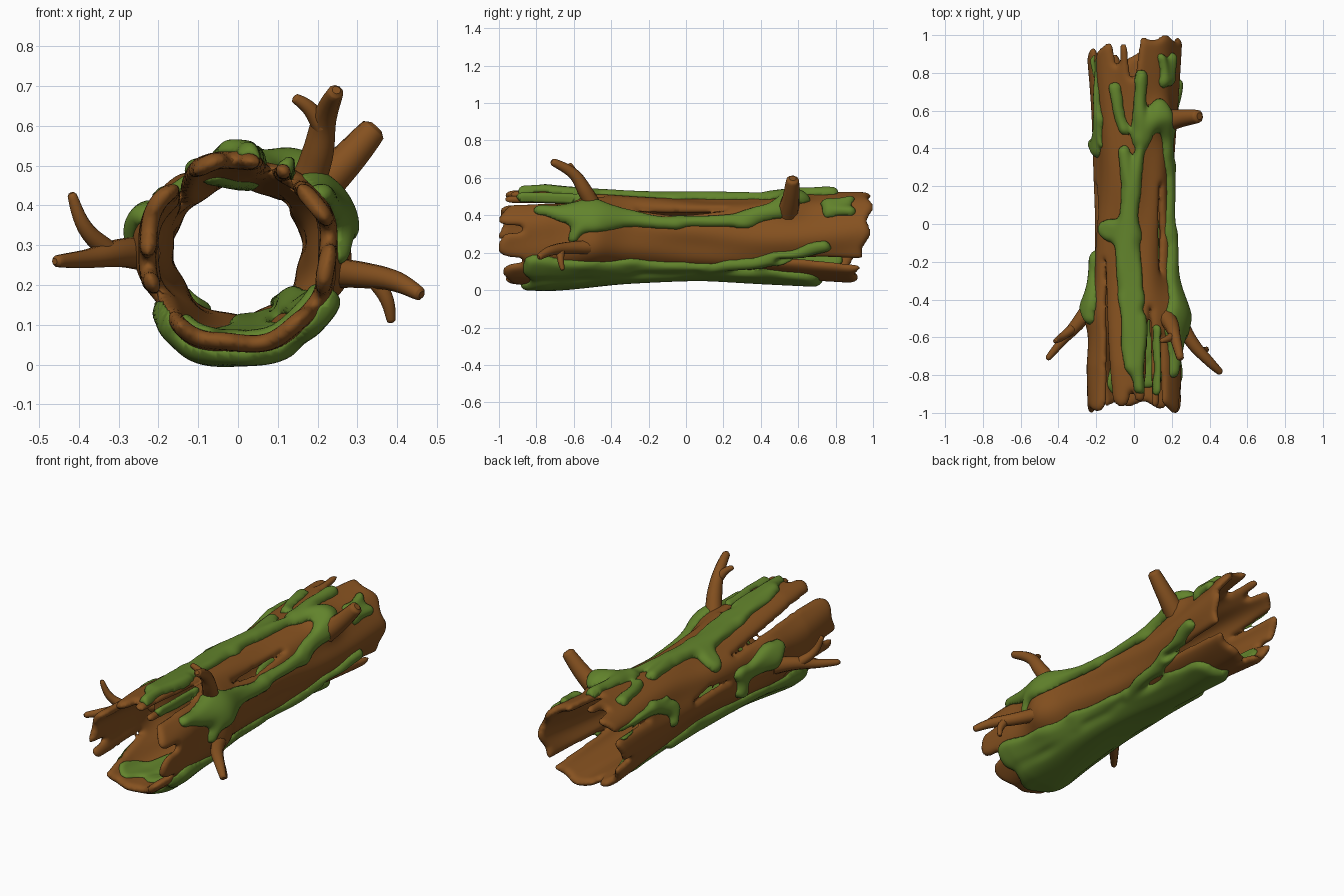
import bpy, bmesh, math
from math import sin, cos, radians, sqrt, exp

if "Cube" in bpy.data.objects:
    bpy.data.objects.remove(bpy.data.objects["Cube"])

def material(name, rgb):
    m = bpy.data.materials.new(name)
    m.diffuse_color = (*rgb, 1)
    m.use_nodes = True
    m.node_tree.nodes["Principled BSDF"].inputs["Base Color"].default_value = m.diffuse_color
    return m

BARK = material("bark brown", (0.235, 0.082, 0.014))
MOSS = material("moss green", (0.122, 0.228, 0.025))
U = 0.23 * math.pi / 180      # unrolled metres per degree
THICK = 0.044
CZ = 0.285

# Strokes are (angle, y, radius) points on the unrolled log; 0 = +x, 90 = up
NOTCHES = [
    [(124, -1.1, .035), (128, -.75, .016), (140, -.2, .004)], [(72, -1.1, .025), (68, -.45, .004)],
    [(50, -1.1, .018), (53, -.6, .004)], [(97, -1.1, .03), (92, -.9, .01)],
    [(10, -1.1, .035), (10, -.89, .015)], [(-35, -1.1, .05), (-33, -.89, .015)],
    [(222, -1.1, .06), (214, -.8, .025), (206, -.6, .006)], [(190, -1.1, .03), (188, -.9, .012)],
    [(46, -.25, .005), (42, -.05, .018), (46, .2, .005)],
    [(118, 1.1, .04), (114, .86, .015)], [(90, 1.1, .05), (92, .79, .015)],
    [(-37, 1.1, .03), (-34, .5, .006)], [(150, 1.1, .025), (156, .62, .006)],
    [(200, 1.1, .06), (195, .82, .015)], [(250, 1.1, .05), (255, .85, .015)],
    [(172, -.1, .004), (168, .05, .012), (172, .2, .004)],
]
OUTER_MOSS = [
    [(92, -.75, .045), (93, -.4, .068), (102, -.05, .08), (94, .15, .05), (106, .38, .035)],
    [(102, -.05, .07), (138, -.03, .055)], [(93, .1, .03), (80, .45, .035), (83, .78, .038)],
    [(153, .86, .036), (143, .42, .022)], [(118, .72, .035), (105, .5, .035)],
    [(82, .45, .035), (58, .6, .055)],
    [(35, -.78, .03), (28, -.5, .08), (22, -.05, .035), (25, .3, .045), (42, .5, .055), (58, .6, .045)],
    [(28, -.5, .045), (2, -.6, .037)],
    [(54, .88, .027), (48, .76, .03), (36, .76, .03), (32, .88, .03)],
    [(270, -.74, .145), (270, 0, .14), (270, .6, .13)],
    [(305, .1, .04), (328, .5, .04), (346, .74, .037)],
    [(320, -.8, .075), (312, -.3, .05), (312, .1, .03)], [(225, -.78, .06), (228, .35, .05)],
    [(158, -.5, .035), (165, -.42, .06), (172, -.2, .05), (195, -.2, .045)],
    [(145, .55, .04), (160, .4, .04), (176, .42, .04)],
    [(58, -.88, .03), (60, -.55, .028)], [(83, -.88, .03), (82, -.5, .028)],
]
INNER_MOSS = [
    [(245, -.84, .07), (275, -.65, .09), (285, -.2, .06)],
    [(290, -.82, .06), (322, -.75, .055), (312, 0, .05)],
    [(215, .78, .06), (228, .4, .07)], [(110, -.5, .04), (80, -.2, .04)],
]
# Swellings around the branch bases: angle, y, height, spread
BUMPS = [(52, .56, .05, .085), (-12, -.5, .035, .1), (176, -.46, .04, .1), (22, -.47, .045, .14),
         (275, -.72, .012, .25)]

def wrap(a):
    return (a + 180) % 360 - 180

def strokes(paths, a, y, k):
    """Smoothly merged stroke field, positive inside."""
    best = -1.0
    for path in paths:
        for (a0, y0, r0), (a1, y1, r1) in zip(path, path[1:]):
            if y < min(y0, y1) - .25 or y > max(y0, y1) + .25:
                continue
            px, py = wrap(a - a0) * U, y - y0
            dx, dy = wrap(a1 - a0) * U, y1 - y0
            t = max(0, min(1, (px * dx + py * dy) / (dx * dx + dy * dy)))
            d = r0 + (r1 - r0) * t - sqrt((px - dx * t) ** 2 + (py - dy * t) ** 2)
            h = max(k - abs(d - best), 0) / k
            best = max(d, best) + h * h * k / 4
    return best

def smin(p, q, k=.035):
    h = max(k - abs(p - q), 0) / k
    return min(p, q) - h * h * k / 4

def wood(a, y):
    """Distance from the ragged edge of the bark, positive on wood."""
    t = radians(a)
    lump = .013 * sin(9 * t + 1)
    front = -.975 - .022 * cos(2 * t) + lump
    back = .94 + .05 * cos(t - .9) + lump
    return smin(min(y - front, back - y), -strokes(NOTCHES, a, y, .015))

def rim(d, w):
    u = 1 - max(0, min(1, d / w))
    return sqrt(1 - u * u)

def bark_radius(a, y, side):
    t = radians(a)
    r = .204 + .047 * min(1, abs(y - .1) / .85) ** 1.5
    r += .004 * sin(8 * t + 2 * sin(3 * y)) + .003 * sin(5 * t - 7 * y)
    for b, yb, h, s in BUMPS:
        r += h * exp(-((wrap(a - b) * U) ** 2 + (y - yb) ** 2) / (s * s))
    return r - THICK / 2 + side * THICK / 2 * rim(wood(a, y), .035)

def moss_field(paths):
    def f(a, y):
        d = strokes(paths, a, y, .04)
        if d > -.1:
            d += .006 * sin(a * .21 + 14 * y) + .004 * sin(23 * y - a * .13)
        return smin(d, wood(a, y) + .006, .02)
    return f

def shell(name, field, top, bottom, mat, na=160, ny=176):
    """Closed sheet wrapped round the log wherever the field is positive."""
    pts, inside = {}, {}
    for i in range(na):
        for j in range(ny + 1):
            a, y = i * 360 / na, -1.02 + 2.04 * j / ny
            d = field(a, y)
            inside[i, j] = d > 0
            if -.04 < d <= 0:       # slide rim points onto the outline
                for step in range(2):
                    e = .002
                    ga = (field(a + e / U, y) - field(a - e / U, y)) / (2 * e)
                    gy = (field(a, y + e) - field(a, y - e)) / (2 * e)
                    g = max(ga * ga + gy * gy, .4)
                    a, y = a - d * ga / g / U, y - d * gy / g
                    d = field(a, y)
                d = 0
            pts[i, j] = (a, y, max(d, 0))
    bm = bmesh.new()
    for radius in (top, bottom):
        made = {}
        def vert(key):
            if key not in made:
                a, y, d = pts[key]
                r = radius(a, y, d)
                made[key] = bm.verts.new((r * cos(radians(a)), y, CZ + r * sin(radians(a))))
            return made[key]
        for i in range(na):
            for j in range(ny):
                n = (i + 1) % na
                q = [(i, j), (n, j), (n, j + 1), (i, j + 1)]
                if any(inside[c] for c in q):
                    bm.faces.new([vert(c) for c in q])
    bmesh.ops.remove_doubles(bm, verts=bm.verts, dist=.002)
    for step in range(3):           # soften the rims
        bmesh.ops.smooth_vert(bm, verts=bm.verts, factor=.5,
                              use_axis_x=True, use_axis_y=True, use_axis_z=True)
    bmesh.ops.recalc_face_normals(bm, faces=bm.faces)
    me = bpy.data.meshes.new(name)
    bm.to_mesh(me)
    bm.free()
    for p in me.polygons:
        p.use_smooth = True
    me.materials.append(mat)
    ob = bpy.data.objects.new(name, me)
    bpy.context.collection.objects.link(ob)

# Hollow trunk and its moss, outside and inside
shell("trunk", wood, lambda a, y, d: bark_radius(a, y, 1),
      lambda a, y, d: bark_radius(a, y, -1), BARK)
shell("outer_moss", moss_field(OUTER_MOSS),
      lambda a, y, d: bark_radius(a, y, 1) - .005 + .038 * rim(d, .045),
      lambda a, y, d: bark_radius(a, y, 1) - .005, MOSS)
shell("inner_moss", moss_field(INNER_MOSS),
      lambda a, y, d: bark_radius(a, y, -1) + .004 - .02 * rim(d, .03),
      lambda a, y, d: bark_radius(a, y, -1) + .004, MOSS)

def branch(name, pts):
    """Tapered tube through (x, y, z, radius) points."""
    cu = bpy.data.curves.new(name, 'CURVE')
    cu.dimensions, cu.bevel_depth, cu.bevel_resolution = '3D', 1, 3
    cu.use_fill_caps, cu.resolution_u = True, 6
    sp = cu.splines.new('BEZIER')
    x, y, z, r = pts[-1]            # short blunt tip
    px, py, pz, _ = pts[-2]
    pts = pts + [(x + (x - px) * .08, y + (y - py) * .08, z + (z - pz) * .08, r * .55)]
    sp.bezier_points.add(len(pts) - 1)
    for p, (x, y, z, r) in zip(sp.bezier_points, pts):
        p.co, p.radius = (x, y, z), r
        p.handle_left_type = p.handle_right_type = 'AUTO'
    cu.materials.append(BARK)
    ob = bpy.data.objects.new(name, cu)
    bpy.context.collection.objects.link(ob)
    bpy.ops.object.select_all(action='DESELECT')
    ob.select_set(True)
    bpy.context.view_layer.objects.active = ob
    bpy.ops.object.convert(target='MESH')
    bpy.ops.object.shade_smooth_by_angle(angle=radians(50))

# Broken branches with their forks
branch("upper_branch", [(.17, -.49, .44, .045), (.2, -.54, .53, .04), (.218, -.6, .62, .03), (.245, -.71, .685, .02)])
branch("upper_branch_fork", [(.212, -.59, .6, .026), (.175, -.61, .648, .018), (.143, -.62, .67, .012)])
branch("back_stub", [(.17, .545, .42, .06), (.25, .56, .49, .047), (.34, .57, .59, .034)])
branch("right_branch", [(.23, -.49, .23, .04), (.31, -.63, .225, .034), (.4, -.73, .208, .026), (.457, -.785, .178, .017)])
branch("right_branch_fork", [(.345, -.67, .215, .024), (.375, -.67, .16, .018), (.385, -.66, .11, .011)])
branch("left_branch", [(-.23, -.44, .28, .045), (-.3, -.53, .28, .036), (-.38, -.62, .266, .024), (-.455, -.71, .26, .015)])
branch("left_branch_fork", [(-.32, -.55, .28, .027), (-.385, -.6, .345, .02), (-.417, -.62, .425, .012)])
